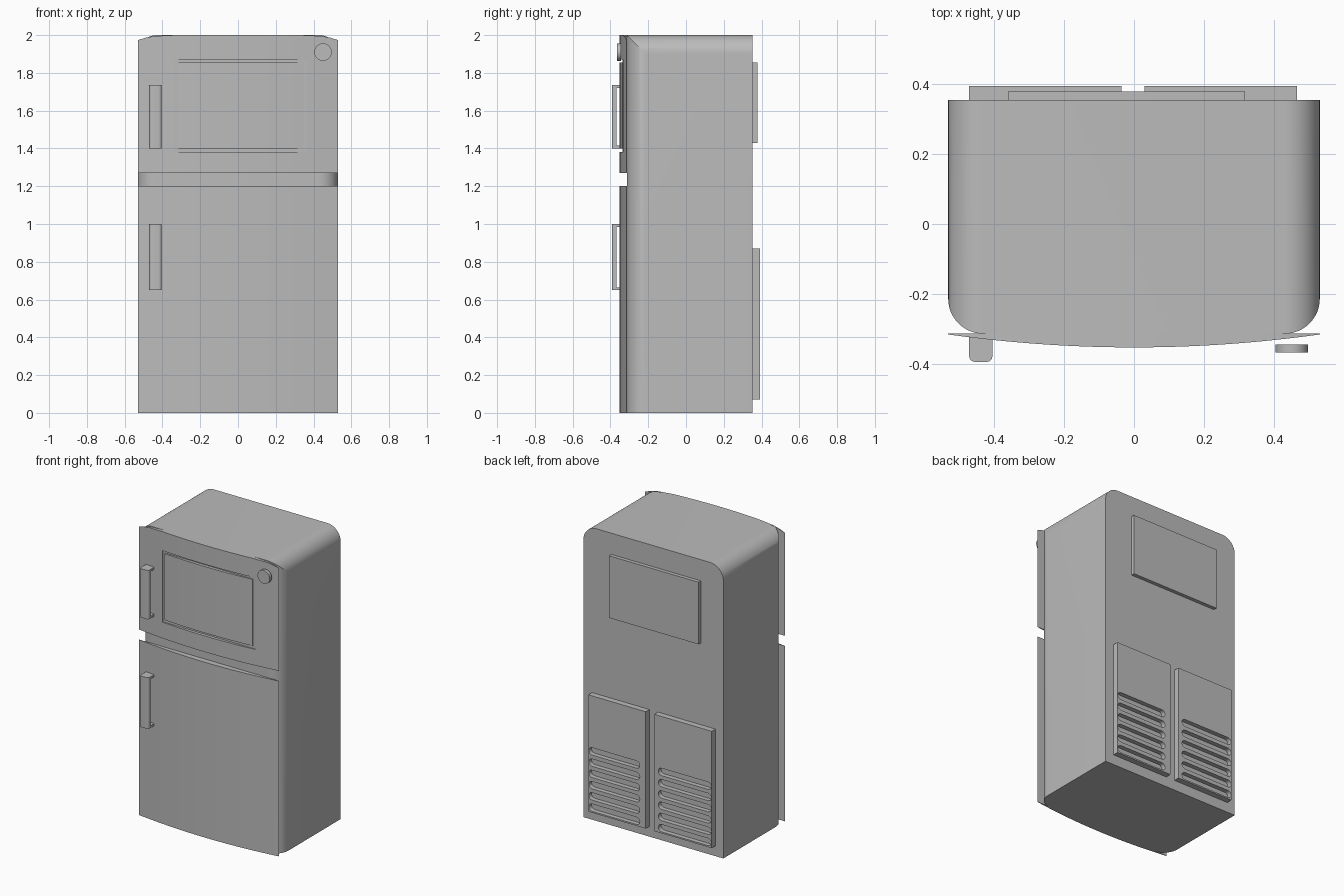
import bpy
import bmesh
from math import sin, cos, pi, radians

old = bpy.data.objects.get("Cube")
if old:
    bpy.data.objects.remove(old, do_unlink=True)

grey = bpy.data.materials.new("plain grey")
grey.use_nodes = True
COLOUR = (0.5, 0.5, 0.5, 1)
grey.diffuse_color = COLOUR
grey.node_tree.nodes["Principled BSDF"].inputs["Base Color"].default_value = COLOUR


def prism(name, outline, axis, start, end):
    """Extrude a flat outline along x, y or z."""
    place = {"x": lambda a, b, t: (t, a, b),
             "y": lambda a, b, t: (a, t, b),
             "z": lambda a, b, t: (a, b, t)}[axis]
    bm = bmesh.new()
    low = [bm.verts.new(place(a, b, start)) for a, b in outline]
    high = [bm.verts.new(place(a, b, end)) for a, b in outline]
    bm.faces.new(low)
    bm.faces.new(high)
    n = len(outline)
    for i in range(n):
        j = (i + 1) % n
        bm.faces.new((low[i], low[j], high[j], high[i]))
    bmesh.ops.recalc_face_normals(bm, faces=bm.faces)
    mesh = bpy.data.meshes.new(name)
    bm.to_mesh(mesh)
    bm.free()
    mesh.materials.append(grey)
    ob = bpy.data.objects.new(name, mesh)
    bpy.context.collection.objects.link(ob)
    return ob


def rect(a0, a1, b0, b1):
    return [(a0, b0), (a1, b0), (a1, b1), (a0, b1)]


def arc(ca, cb, r, deg0, deg1, steps=12):
    angles = [radians(deg0 + (deg1 - deg0) * i / steps) for i in range(steps + 1)]
    return [(ca + r * cos(t), cb + r * sin(t)) for t in angles]


def activate(ob):
    bpy.ops.object.select_all(action="DESELECT")
    ob.select_set(True)
    bpy.context.view_layer.objects.active = ob


def boolean(ob, cutter, operation="DIFFERENCE"):
    activate(ob)
    mod = ob.modifiers.new("cut", "BOOLEAN")
    mod.operation = operation
    mod.solver = "EXACT"
    mod.object = cutter
    bpy.ops.object.modifier_apply(modifier=mod.name)
    bpy.data.objects.remove(cutter, do_unlink=True)


def smooth(ob):
    activate(ob)
    bpy.ops.object.shade_smooth_by_angle(angle=radians(25))


W, H = 0.53, 2.0            # half width, height
FRONT, BACK = -0.313, 0.353
R = 0.1                     # cabinet rounding
BULGE = 0.039               # depth of the curved doors

# Cabinet: rounded plan crossed with a rounded-top elevation
body = prism("cabinet",
             arc(-W + R, FRONT + R, R, 180, 270) + arc(W - R, FRONT + R, R, 270, 360)
             + [(W, BACK), (-W, BACK)], "z", 0, H)
elevation = prism("elevation_cutter",
                  arc(W - R, H - R, R, 0, 90) + arc(-W + R, H - R, R, 90, 180)
                  + [(-W, -0.1), (W, -0.1)], "y", -1, 1)
boolean(body, elevation, "INTERSECT")
smooth(body)

# Doors: shallow bowed plan
steps = 32
bow = [(W, FRONT), (-W, FRONT)]
for i in range(steps + 1):
    x = -W + 2 * W * i / steps
    bow.append((x, FRONT - 0.002 - (BULGE - 0.002) * (1 - (x / W) ** 2)))
lower_door = prism("lower_door", bow, "z", 0, 1.2)
smooth(lower_door)
upper_door = prism("upper_door", bow, "z", 1.27, H)

# Eased top corners on the upper door
shoulder = [(0.54, 1.97), (0.525, 1.975), (0.49, 1.986), (0.44, 1.995), (0.33, H)]
top = shoulder + [(-x, z) for x, z in reversed(shoulder)]
boolean(upper_door, prism("top_cutter", top + [(-0.54, 1), (0.54, 1)], "y", -1, 1), "INTERSECT")

# Groove around the upper door panel
groove = prism("groove_cutter", rect(-0.335, 0.365, 1.38, 1.87), "y", -0.5, FRONT - 0.018)
boolean(groove, prism("groove_core", rect(-0.32, 0.347, 1.4, 1.855), "y", -0.6, 0))
boolean(upper_door, groove)
smooth(upper_door)

# Handles: rounded bar with a slim tab at each end
for name, z0, z1 in (("upper_handle", 1.4, 1.735), ("lower_handle", 0.65, 1.0)):
    r = 0.015
    plan = (arc(-0.47 + r, -0.393 + r, r, 180, 270, 5)
            + arc(-0.404 - r, -0.393 + r, r, 270, 360, 5)
            + [(-0.404, -0.32), (-0.47, -0.32)])
    handle = prism(name, plan, "z", z0, z1)
    boolean(handle, prism("gap_cutter", rect(-0.368, -0.3, z0 + 0.015, z1 - 0.015), "x", -0.6, -0.3))
    smooth(handle)

# Round knob
knob = prism("knob", arc(0.45, 1.91, 0.046, 0, 351, 39), "y", -0.366, -0.343)
smooth(knob)

# Rear panels
prism("rear_upper_panel", rect(-0.36, 0.317, 1.43, 1.855), "y", BACK - 0.01, 0.378)
for name, x0, x1, s0, s1 in (("rear_vent_left", 0.03, 0.465, 0.075, 0.462),
                             ("rear_vent_right", -0.47, -0.035, -0.467, -0.065)):
    vent = prism(name, rect(x0, x1, 0.07, 0.87), "y", BACK - 0.01, 0.393)
    r = 0.025
    for i in range(6):
        z = 0.49 - 0.077 * i
        slot = arc(s1 - r, z, r, -90, 90, 8) + arc(s0 + r, z, r, 90, 270, 8)
        boolean(vent, prism("slot_cutter", slot, "y", 0.362, 0.5))
    smooth(vent)
